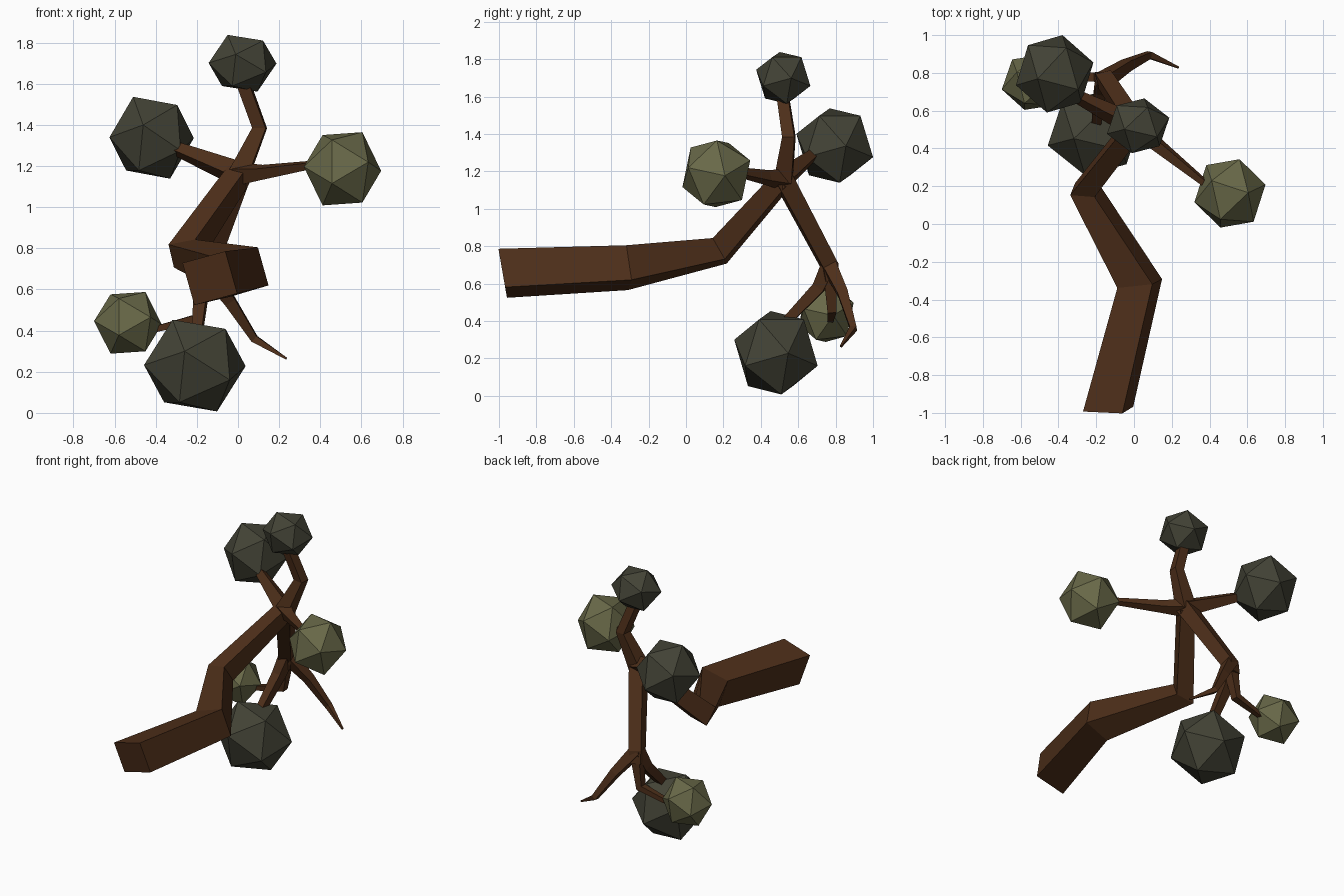
import bpy, bmesh
from math import radians
from mathutils import Vector, Matrix

if "Cube" in bpy.data.objects:
    bpy.data.objects.remove(bpy.data.objects["Cube"])


def material(name, rgb):
    m = bpy.data.materials.new(name)
    m.diffuse_color = (*rgb, 1)
    m.use_nodes = True
    m.node_tree.nodes["Principled BSDF"].inputs["Base Color"].default_value = m.diffuse_color
    return m


BARK = material("bark", (0.075, 0.028, 0.01))
LIGHT = material("light_leaf", (0.14, 0.14, 0.065))
DARK = material("dark_leaf", (0.055, 0.055, 0.036))


def finish(name, bm, mat):
    bmesh.ops.recalc_face_normals(bm, faces=bm.faces)
    me = bpy.data.meshes.new(name)
    bm.to_mesh(me)
    bm.free()
    me.materials.append(mat)
    ob = bpy.data.objects.new(name, me)
    bpy.context.collection.objects.link(ob)
    return ob


def branch(name, nodes, start_dir=None):
    """Square tapering tube through nodes of (x, y, z, half_width)."""
    pts = [Vector(n[:3]) for n in nodes]
    steps = [(b - a).normalized() for a, b in zip(pts, pts[1:])]
    u = Vector((0.96, 0, 0.27))
    bm = bmesh.new()
    rings = []
    for i, n in enumerate(nodes):
        t = (steps[max(i - 1, 0)] + steps[min(i, len(steps) - 1)]).normalized()
        if i == 0 and start_dir:
            t = Vector(start_dir).normalized()
        u = (u - u.dot(t) * t).normalized()
        v = t.cross(u)
        rings.append([bm.verts.new(pts[i] + n[3] * (a * u + b * v))
                      for a, b in ((1, 1), (-1, 1), (-1, -1), (1, -1))])
    for r, s in zip(rings, rings[1:]):
        for k in range(4):
            j = (k + 1) % 4
            bm.faces.new((r[k], r[j], s[j], s[k]))
    bm.faces.new(rings[0])
    bm.faces.new(rings[-1])
    return finish(name, bm, BARK)


def foliage(name, centre, half, rot, mat):
    """Twenty-sided leaf ball, turned and then fitted to its half extents."""
    bm = bmesh.new()
    bmesh.ops.create_icosphere(bm, subdivisions=1, radius=1, matrix=rot)
    ext = [max(abs(v.co[i]) for v in bm.verts) for i in range(3)]
    for v in bm.verts:
        v.co = Vector([centre[i] + v.co[i] * half[i] / ext[i] for i in range(3)])
    return finish(name, bm, mat)


# Trunk, leaning out sideways and then up to the fork
FORK = (0.005, 0.52, 1.16)
LOW = (-0.155, 0.765, 0.70)
branch("trunk", [(-0.137, -0.98, 0.655, 0.108), (0.03, -0.315, 0.685, 0.097),
                 (-0.26, 0.18, 0.775, 0.066), (*FORK, 0.048)], (0, 0.98, 0.17))

# Upper branches
branch("top_branch", [(*FORK, 0.048), (0.105, 0.55, 1.385, 0.033),
                      (0.02, 0.515, 1.62, 0.03)])
branch("left_branch", [(*FORK, 0.046), (-0.29, 0.67, 1.28, 0.026),
                       (-0.36, 0.74, 1.31, 0.024)])
branch("right_branch", [(*FORK, 0.044), (0.11, 0.43, 1.168, 0.03),
                        (0.42, 0.18, 1.215, 0.013)])

# Drooping branch and its three twigs
branch("drooping_branch", [(*FORK, 0.048), (*LOW, 0.042),
                           (-0.165, 0.775, 0.62, 0.036)])
branch("bare_twig", [(*LOW, 0.038), (-0.04, 0.84, 0.545, 0.028),
                     (0.08, 0.895, 0.36, 0.018), (0.235, 0.828, 0.264, 0.005)])
branch("lower_twig", [(*LOW, 0.038), (-0.18, 0.71, 0.58, 0.033),
                      (-0.2, 0.52, 0.38, 0.024)])
branch("side_twig", [(*LOW, 0.036), (-0.195, 0.78, 0.46, 0.024),
                     (-0.43, 0.77, 0.40, 0.014)])

# Leaf balls
dark_rot = Matrix.Rotation(radians(196), 4, 'Z') @ Matrix.Rotation(radians(26), 4, 'Y')
light_rot = (Matrix.Rotation(radians(-12), 4, 'X') @ Matrix.Rotation(radians(-18), 4, 'Z')
             @ Matrix.Rotation(radians(-31.7), 4, 'Y'))
foliage("top_leaves", (0.022, 0.52, 1.70), (0.165, 0.145, 0.138), dark_rot, DARK)
foliage("left_leaves", (-0.42, 0.795, 1.338), (0.205, 0.205, 0.199), dark_rot, DARK)
foliage("lower_leaves", (-0.21, 0.481, 0.23), (0.247, 0.223, 0.223), dark_rot, DARK)
foliage("right_leaves", (0.508, 0.162, 1.187), (0.188, 0.181, 0.178), light_rot, LIGHT)
foliage("side_leaves", (-0.535, 0.75, 0.438), (0.165, 0.146, 0.15), light_rot, LIGHT)
